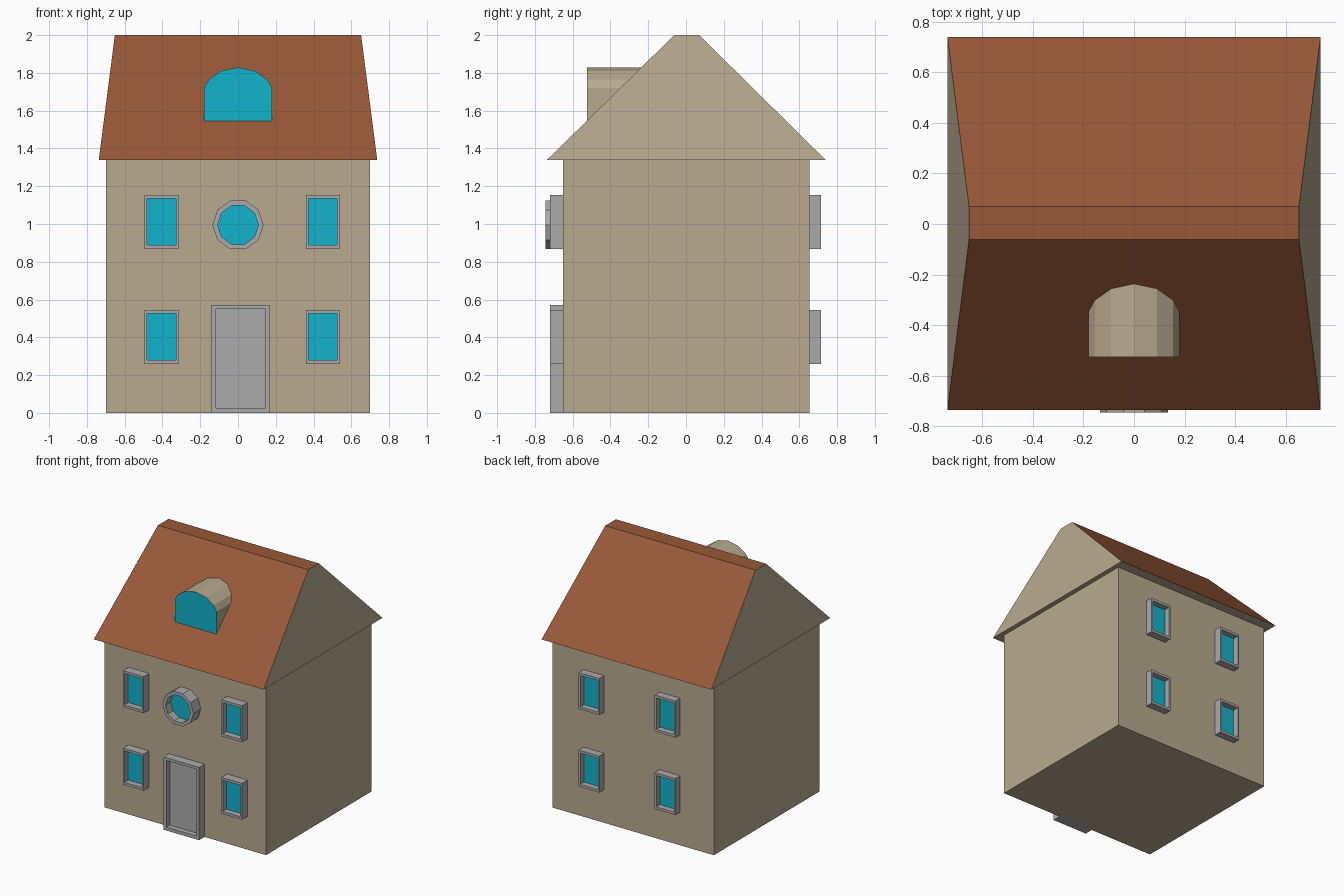
import bpy, bmesh, math

if "Cube" in bpy.data.objects:
    bpy.data.objects.remove(bpy.data.objects["Cube"])


def material(name, rgb):
    m = bpy.data.materials.new(name)
    m.diffuse_color = (*rgb, 1)
    m.use_nodes = True
    m.node_tree.nodes["Principled BSDF"].inputs["Base Color"].default_value = m.diffuse_color
    return m


WALL = material("wall_tan", (0.48, 0.40, 0.275))
ROOF = material("roof_tile", (0.314, 0.098, 0.040))
GREY = material("frame_grey", (0.407, 0.407, 0.407))
GLASS = material("glass_blue", (0.006, 0.456, 0.60))


def finish(name, bm, mats, rule=None):
    bmesh.ops.recalc_face_normals(bm, faces=bm.faces)
    bm.normal_update()
    if rule:
        for f in bm.faces:
            f.material_index = rule(f)
    me = bpy.data.meshes.new(name)
    bm.to_mesh(me)
    bm.free()
    for m in mats:
        me.materials.append(m)
    ob = bpy.data.objects.new(name, me)
    bpy.context.collection.objects.link(ob)
    return ob


def loft(loops):
    """Closed solid through loops of equal length, capped at both ends."""
    bm = bmesh.new()
    rings = [[bm.verts.new(p) for p in loop] for loop in loops]
    n = len(rings[0])
    for a, b in zip(rings, rings[1:]):
        for i in range(n):
            j = (i + 1) % n
            bm.faces.new((a[i], a[j], b[j], b[i]))
    bm.faces.new(rings[0])
    last = bm.faces.new(rings[-1])
    return bm, last


def rect(x0, x1, z0, z1):
    return [(x0, z0), (x1, z0), (x1, z1), (x0, z1)]


def at_y(pts, y):
    return [(x, y, z) for x, z in pts]


def at_z(x, y0, y1, z):
    return [(-x, y0, z), (x, y0, z), (x, y1, z), (-x, y1, z)]


def opening(name, outer, inner, wall, front, pane_y, pane):
    """Raised frame with a recessed pane."""
    bm, last = loft([at_y(outer, wall), at_y(outer, front),
                     at_y(inner, front), at_y(inner, pane_y)])
    last.material_index = 1
    return finish(name, bm, [GREY, pane])


# House body
bm, _ = loft([at_z(0.70, -0.652, 0.655, 0), at_z(0.70, -0.652, 0.655, 1.34)])
finish("house_walls", bm, [WALL])

# Roof: tiles on slopes and ridge, wall colour on gables and underside
bm, _ = loft([at_z(0.737, -0.735, 0.738, 1.34), at_z(0.652, -0.062, 0.07, 2.0)])
finish("roof", bm, [WALL, ROOF],
       lambda f: int(f.normal.z > 0.3))

# Arched dormer with a glazed front
half = [(0.18, 1.545), (0.18, 1.72), (0.155, 1.765), (0.09, 1.81)]
arch = half + [(0, 1.829)] + [(-x, z) for x, z in reversed(half)]
bm, _ = loft([at_y(arch, -0.525), at_y(arch, -0.22)])
finish("dormer", bm, [WALL, GLASS], lambda f: int(f.normal.y < -0.9))

# Rectangular windows, front (-1) and back (+1), two storeys
for side, label, lefts in ((-1, "front", (-0.494, 0.36)), (1, "back", (-0.408, 0.252))):
    wall, front, pane = (-0.64, -0.72, -0.672) if side < 0 else (0.64, 0.715, 0.668)
    for row, z in (("lower", 0.26), ("upper", 0.868)):
        for col, x in zip("ab", lefts):
            opening(f"{label}_window_{row}_{col}",
                    rect(x, x + 0.179, z, z + 0.286),
                    rect(x + 0.012, x + 0.165, z + 0.02, z + 0.266),
                    wall, front, pane, GLASS)

# Ten-sided round window
def decagon(r):
    return [(r * math.cos(i * math.pi / 5), 0.995 + r * math.sin(i * math.pi / 5))
            for i in range(10)]


opening("round_window", decagon(0.135), decagon(0.108), -0.64, -0.744, -0.68, GLASS)

# Front door
opening("front_door", rect(-0.142, 0.166, 0, 0.571), rect(-0.117, 0.145, 0.027, 0.55),
        -0.64, -0.72, -0.678, GREY)
